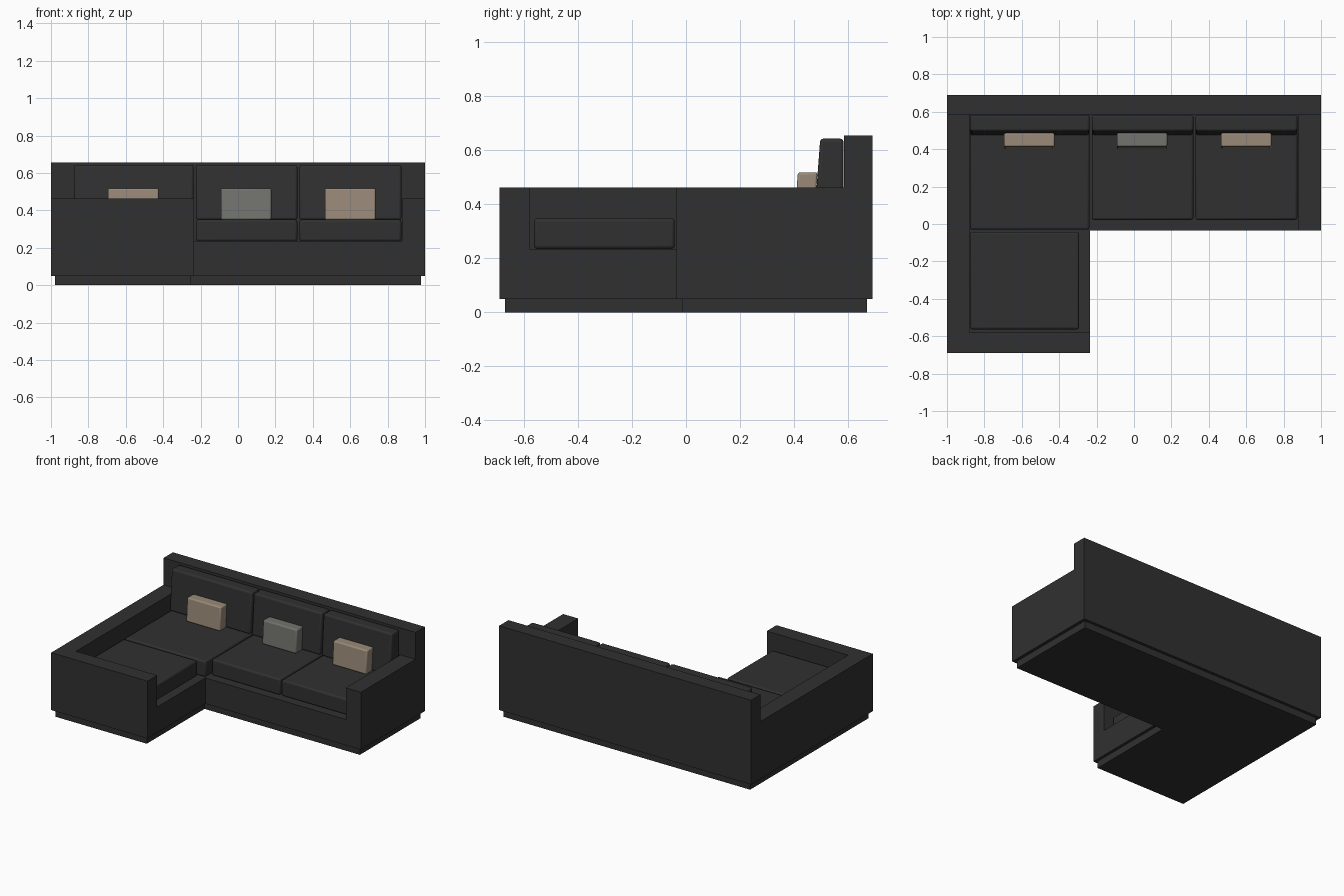
import bpy, bmesh

if "Cube" in bpy.data.objects:
    bpy.data.objects.remove(bpy.data.objects["Cube"])


def material(name, rgb):
    m = bpy.data.materials.new(name)
    m.diffuse_color = (*rgb, 1)
    m.use_nodes = True
    m.node_tree.nodes["Principled BSDF"].inputs["Base Color"].default_value = m.diffuse_color
    return m


CHARCOAL = material("charcoal fabric", (0.03, 0.03, 0.03))
BEIGE = material("beige fabric", (0.32, 0.255, 0.19))
GREY = material("grey fabric", (0.17, 0.17, 0.155))


def prism(name, outline, z0, z1, mat=CHARCOAL):
    """Extrude a flat xy outline from z0 to z1."""
    bm = bmesh.new()
    face = bm.faces.new([bm.verts.new((x, y, z0)) for x, y in outline])
    top = bmesh.ops.extrude_face_region(bm, geom=[face])["geom"]
    bmesh.ops.translate(bm, vec=(0, 0, z1 - z0),
                        verts=[v for v in top if isinstance(v, bmesh.types.BMVert)])
    bmesh.ops.recalc_face_normals(bm, faces=bm.faces)
    mesh = bpy.data.meshes.new(name)
    bm.to_mesh(mesh)
    bm.free()
    mesh.materials.append(mat)
    ob = bpy.data.objects.new(name, mesh)
    bpy.context.collection.objects.link(ob)
    return ob


def box(name, x0, x1, y0, y1, z0, z1, mat=CHARCOAL):
    return prism(name, [(x0, y0), (x1, y0), (x1, y1), (x0, y1)], z0, z1, mat)


def cushion(name, x0, x1, y0, y1, z0, z1, mat=CHARCOAL, lean_front=0, lean_back=0, r=0.012):
    """Softly rounded box whose top front and back edges can lean backwards."""
    ob = box(name, x0, x1, y0, y1, z0, z1, mat)
    mid = (y0 + y1) / 2
    for v in ob.data.vertices:
        if v.co.z > (z0 + z1) / 2:
            v.co.y += lean_front if v.co.y < mid else lean_back
    bev = ob.modifiers.new("rounded edges", "BEVEL")
    bev.width = r
    bev.segments = 3
    bpy.context.view_layer.objects.active = ob
    ob.select_set(True)
    bpy.ops.object.shade_smooth_by_angle(angle=0.6)
    ob.select_set(False)
    return ob


# recessed plinth and seat platform, both L-shaped
prism("plinth", [(-0.978, -0.67), (-0.255, -0.67), (-0.255, -0.015),
                 (0.978, -0.015), (0.978, 0.67), (-0.978, 0.67)], 0, 0.052)
prism("seat_platform", [(-0.88, -0.58), (-0.235, -0.58), (-0.235, -0.035),
                        (0.88, -0.035), (0.88, 0.585), (-0.88, 0.585)], 0.05, 0.235)

# back and arms
box("back_rest", -1, 1, 0.585, 0.69, 0.05, 0.655)
box("left_arm", -1, -0.88, -0.58, 0.585, 0.05, 0.462)
box("right_arm", 0.88, 1, -0.035, 0.585, 0.05, 0.462)
box("chaise_end_arm", -1, -0.235, -0.69, -0.58, 0.05, 0.462)

# chaise cushion, then the three bays: x range, seat front, pillow x start, pillow colour
cushion("chaise_seat", -0.877, -0.294, -0.563, -0.042, 0.235, 0.348)
bays = [("left", -0.877, -0.238, -0.03, -0.695, BEIGE),
        ("middle", -0.225, 0.317, 0.022, -0.092, GREY),
        ("right", 0.329, 0.873, 0.022, 0.465, BEIGE)]
for side, x0, x1, front, px, colour in bays:
    cushion(side + "_seat", x0, x1, front, 0.583, 0.235, 0.35)
    cushion(side + "_back_cushion", x0, x1, 0.475, 0.583, 0.35, 0.643, lean_front=0.022)
    cushion(side + "_pillow", px, px + 0.27, 0.402, 0.475, 0.35, 0.518, colour,
            lean_front=0.012, lean_back=0.012, r=0.009)
